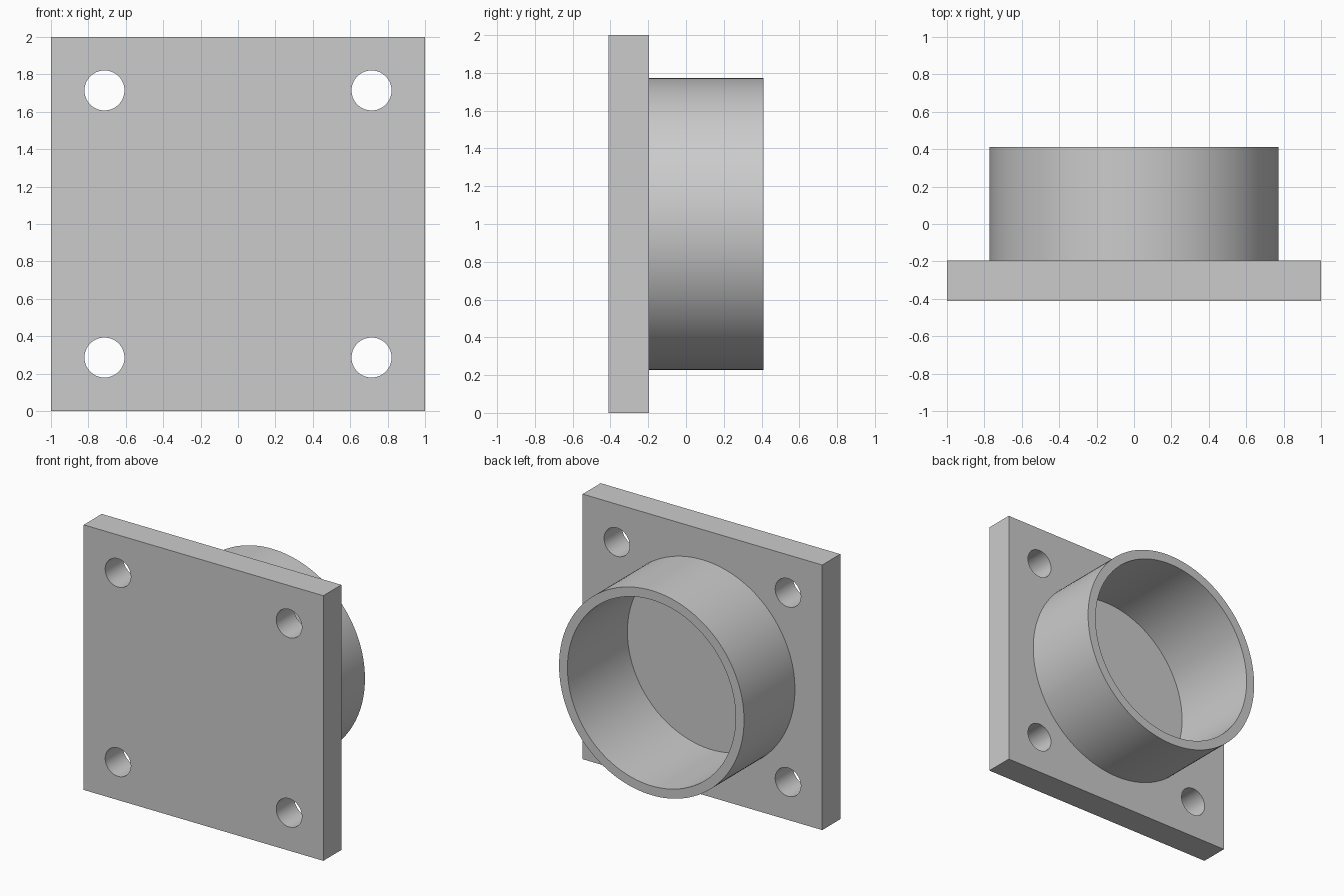
import bpy
import math

cube = bpy.data.objects.get("Cube")
if cube:
    bpy.data.objects.remove(cube, do_unlink=True)

# Dimensions
FRONT, PLATE_BACK, BACK = -0.411, -0.196, 0.411
FLOOR = -0.304
OUTER_R, BORE_R = 0.772, 0.702
HOLE_R, HOLE_OFFSET = 0.107, 0.714
CENTRE_Z = 1.0

grey = bpy.data.materials.new("plain grey")
grey.use_nodes = True
colour = (0.6, 0.6, 0.6, 1)
grey.diffuse_color = colour
grey.node_tree.nodes["Principled BSDF"].inputs["Base Color"].default_value = colour


def cylinder(name, radius, y0, y1, x=0, z=CENTRE_Z, sides=128):
    """Cylinder lying along the y axis between y0 and y1."""
    bpy.ops.mesh.primitive_cylinder_add(
        vertices=sides, radius=radius, depth=y1 - y0,
        location=(x, (y0 + y1) / 2, z), rotation=(math.pi / 2, 0, 0))
    ob = bpy.context.object
    ob.name = name
    return ob


def combine(target, other, operation):
    """Apply a boolean to the target and discard the other solid."""
    mod = target.modifiers.new(other.name, "BOOLEAN")
    mod.operation = operation
    mod.solver = "EXACT"
    mod.object = other
    bpy.ops.object.select_all(action="DESELECT")
    bpy.context.view_layer.objects.active = target
    target.select_set(True)
    bpy.ops.object.modifier_apply(modifier=mod.name)
    bpy.data.objects.remove(other, do_unlink=True)


# Square mounting plate
bpy.ops.mesh.primitive_cube_add(size=1, location=(0, (FRONT + PLATE_BACK) / 2, CENTRE_Z))
flange = bpy.context.object
flange.name = "flanged_socket"
flange.scale = (2, PLATE_BACK - FRONT, 2)
bpy.ops.object.transform_apply(location=False, rotation=False, scale=True)

# Round collar, rooted in the plate, with a blind bore
combine(flange, cylinder("collar", OUTER_R, -0.25, BACK), "UNION")
combine(flange, cylinder("bore", BORE_R, FLOOR, BACK + 0.1), "DIFFERENCE")

# Four bolt holes
for sx in (-1, 1):
    for sz in (-1, 1):
        hole = cylinder("bolt_hole", HOLE_R, FRONT - 0.1, PLATE_BACK + 0.1,
                        sx * HOLE_OFFSET, CENTRE_Z + sz * HOLE_OFFSET, 64)
        combine(flange, hole, "DIFFERENCE")

flange.data.materials.clear()
flange.data.materials.append(grey)
bpy.ops.object.shade_smooth_by_angle(angle=math.radians(30))
